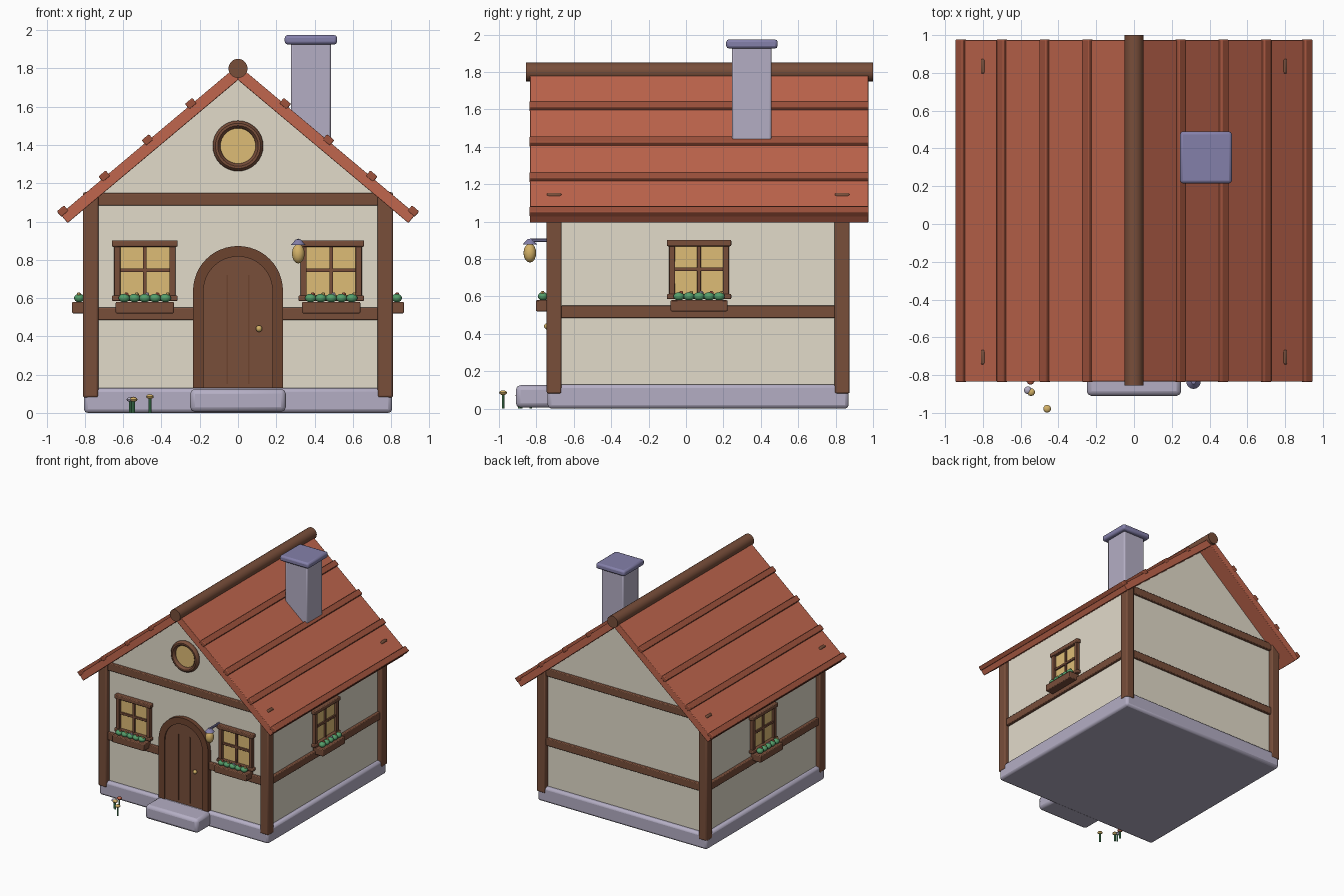
import bpy, bmesh, math
from mathutils import Matrix, Vector

if "Cube" in bpy.data.objects:
    bpy.data.objects.remove(bpy.data.objects["Cube"])

def colour(name, r, g, b):
    m = bpy.data.materials.new(name)
    lin = [((c / 255 + 0.055) / 1.055) ** 2.4 for c in (r, g, b)]
    m.diffuse_color = (*lin, 1)
    m.use_nodes = True
    m.node_tree.nodes["Principled BSDF"].inputs["Base Color"].default_value = m.diffuse_color
    return m

CREAM = colour("cream plaster", 226, 219, 202)
TIMBER = colour("timber brown", 120, 78, 58)
DOOR = colour("door brown", 108, 67, 47)
ROOF = colour("roof red", 192, 102, 77)
BATTEN = colour("dark roof red", 158, 82, 60)
GLASS = colour("window yellow", 222, 188, 118)
STONE = colour("pale stone", 180, 174, 196)
SLATE = colour("blue slate", 132, 128, 170)
GREEN = colour("leaf green", 84, 158, 106)
GOLD = colour("gold", 212, 178, 104)

CY = 0.065          # house centre in y
FRONT, BACK = CY - 0.77, CY + 0.77
I = Matrix.Identity(4)

def finish(name, bm, mat, M=I, bevel=0):
    bmesh.ops.recalc_face_normals(bm, faces=bm.faces)
    bm.transform(M)
    me = bpy.data.meshes.new(name)
    bm.to_mesh(me)
    bm.free()
    me.materials.append(mat)
    ob = bpy.data.objects.new(name, me)
    bpy.context.collection.objects.link(ob)
    me.shade_smooth()
    me.set_sharp_from_angle(angle=math.radians(35))
    if bevel:
        b = ob.modifiers.new("bevel", 'BEVEL')
        b.width, b.segments = bevel, 2
    return ob

def box(name, x, y, z, mat, bevel=0.006, M=I):
    bm = bmesh.new()
    size = [b - a for a, b in (x, y, z)]
    mid = [(a + b) / 2 for a, b in (x, y, z)]
    bmesh.ops.create_cube(bm, size=1, matrix=Matrix.Translation(mid) @ Matrix.Diagonal((*size, 1)))
    return finish(name, bm, mat, M, bevel)

def prism(name, pts, y0, y1, mat, bevel=0, M=I):
    """Profile in x,z extruded along y."""
    bm = bmesh.new()
    f = bm.faces.new([bm.verts.new((x, y0, z)) for x, z in pts])
    ext = bmesh.ops.extrude_face_region(bm, geom=[f])["geom"]
    bmesh.ops.translate(bm, vec=(0, y1 - y0, 0), verts=[v for v in ext if isinstance(v, bmesh.types.BMVert)])
    return finish(name, bm, mat, M, bevel)

def ball(name, c, r, mat, scale=(1, 1, 1), M=I, seg=14):
    bm = bmesh.new()
    bmesh.ops.create_uvsphere(bm, u_segments=seg, v_segments=seg // 2 + 1, radius=r,
                              matrix=Matrix.Translation(c) @ Matrix.Diagonal((*scale, 1)))
    return finish(name, bm, mat, M)

def rod(name, a, b, r, mat, r2=None, seg=20):
    a, b = Vector(a), Vector(b)
    bm = bmesh.new()
    rot = (b - a).to_track_quat('Z', 'Y').to_matrix().to_4x4()
    bmesh.ops.create_cone(bm, cap_ends=True, segments=seg, radius1=r, radius2=r if r2 is None else r2,
                          depth=(b - a).length, matrix=Matrix.Translation((a + b) / 2) @ rot)
    return finish(name, bm, mat)

def arch(r, spring=0.637, bottom=0.13, n=24):
    return [(r, bottom)] + [(r * math.cos(math.pi * i / n), spring + r * math.sin(math.pi * i / n))
                            for i in range(n + 1)] + [(-r, bottom)]

# Foundation, step and plaster walls with gables
box("foundation", (-0.805, 0.805), (CY - 0.805, CY + 0.805), (0, 0.13), STONE, 0.02)
box("front_step", (-0.25, 0.25), (-0.91, -0.70), (0.005, 0.125), STONE, 0.025)
prism("walls", [(-0.77, 0.1), (0.77, 0.1), (0.77, 1.11), (0, 1.756), (-0.77, 1.11)], FRONT, BACK, CREAM)

# Corner posts and horizontal beams
for sx in (-1, 1):
    xs = sorted((sx * 0.73, sx * 0.81))
    for sy in (-1, 1):
        ys = sorted((CY + sy * 0.73, CY + sy * 0.81))
        box("corner_post", xs, ys, (0.08, 1.153), TIMBER, 0.01)
    box("side_beam", sorted((sx * 0.75, sx * 0.795)), (CY - 0.735, CY + 0.735), (0.485, 0.55), TIMBER)
for sy in (-1, 1):
    ys = sorted((CY + sy * 0.75, CY + sy * 0.793))
    box("middle_beam", (-0.735, 0.735), ys, (0.485, 0.55), TIMBER)
    box("gable_beam", (-0.735, 0.735), ys, (1.083, 1.148), TIMBER)

# Roof slabs with battens, built along the slope on each side
A = math.radians(40)
def slope(s, t, sx):
    return (sx * (s * math.cos(A) + t * math.sin(A)), 1.739 - s * math.sin(A) + t * math.cos(A))

for sx in (-1, 1):
    top = (0, 1.739 + 0.06 / math.cos(A))
    prism("roof_slab", [(0, 1.739), slope(1.162, 0, sx), slope(1.162, 0.06, sx), top],
          -0.835, 0.975, ROOF, 0.004)
    for s in (0.268, 0.563, 0.858, 1.142):
        prism("roof_batten", [slope(s + ds, t, sx) for ds, t in
              ((-0.025, 0.045), (0.025, 0.045), (0.025, 0.083), (-0.025, 0.083))],
              -0.837, 0.977, BATTEN, 0.006)
rod("ridge_pole", (0, -0.855, 1.80), (0, 1.0, 1.80), 0.05, TIMBER)

# Chimney
box("chimney_shaft", (0.277, 0.485), (0.246, 0.457), (1.35, 1.94), STONE, 0.01)
box("chimney_cap", (0.244, 0.518), (0.215, 0.49), (1.925, 1.974), SLATE, 0.015)

# Windows with flower boxes, modelled facing -y and placed on each wall
def window(M):
    box("window_glass", (-0.14, 0.14), (-0.008, 0), (0.6, 0.88), GLASS, 0, M)
    for sx in (-1, 1):
        box("window_jamb", sorted((sx * 0.128, sx * 0.16)), (-0.03, 0.01), (0.6, 0.88), TIMBER, 0.004, M)
    box("window_lintel", (-0.172, 0.172), (-0.038, 0.01), (0.868, 0.902), TIMBER, 0.006, M)
    box("window_sill", (-0.172, 0.172), (-0.038, 0.01), (0.585, 0.613), TIMBER, 0.006, M)
    box("window_mullion", (-0.01, 0.01), (-0.02, 0), (0.6, 0.88), TIMBER, 0.003, M)
    box("window_crossbar", (-0.14, 0.14), (-0.02, 0), (0.735, 0.755), TIMBER, 0.003, M)
    box("flower_box", (-0.152, 0.152), (-0.097, 0.0), (0.52, 0.58), TIMBER, 0.006, M)
    for i in range(5):
        x = -0.108 + i * 0.054
        ball("flower_box_leaves", (x, -0.06, 0.6), 0.03, GREEN, (1, 0.9, 0.75), M)
        ball("flower_box_bloom", (x + 0.012, -0.062, 0.619), 0.011,
             (ROOF, GOLD, STONE)[i % 3], M=M, seg=8)

for x in (-0.487, 0.487):
    window(Matrix.Translation((x, FRONT, 0)))
for sx in (-1, 1):
    window(Matrix.Translation((sx * 0.77, 0.07, 0)) @ Matrix.Rotation(sx * math.pi / 2, 4, 'Z'))

# Round gable window: ring frame swept as a torus, plus a glass disc
bm = bmesh.new()
n, k = 32, 10
ring = [[bm.verts.new(((0.112 + 0.02 * math.cos(v)) * math.cos(u), FRONT - 0.01 + 0.026 * math.sin(v),
                       1.395 + (0.112 + 0.02 * math.cos(v)) * math.sin(u)))
         for v in (2 * math.pi * j / k for j in range(k))] for u in (2 * math.pi * i / n for i in range(n))]
for i in range(n):
    for j in range(k):
        bm.faces.new((ring[i][j], ring[(i + 1) % n][j], ring[(i + 1) % n][(j + 1) % k], ring[i][(j + 1) % k]))
finish("round_window_frame", bm, TIMBER)
rod("round_window_glass", (0, FRONT - 0.009, 1.395), (0, FRONT + 0.01, 1.395), 0.105, GLASS, seg=32)

# Arched door with frame, plank grooves and knob
prism("door_frame", arch(0.235) + arch(0.18)[::-1], -0.743, FRONT + 0.01, DOOR)
prism("door_panel", arch(0.185), -0.732, FRONT + 0.01, TIMBER)
for x in (-0.055, 0.055):
    box("door_groove", (x - 0.004, x + 0.004), (-0.735, -0.72), (0.15, 0.72), DOOR, 0)
ball("door_knob", (0.11, -0.742, 0.44), 0.017, GOLD)

# Hanging lantern
rod("lantern_bracket", (0.315, -0.70, 0.9), (0.315, -0.835, 0.9), 0.01, SLATE, seg=10)
rod("lantern_cap", (0.315, -0.835, 0.878), (0.315, -0.835, 0.907), 0.038, SLATE, 0.012, 16)
ball("lantern_lamp", (0.315, -0.835, 0.832), 0.034, GOLD, (1, 1, 1.5))

# Small flowers by the step
for x, y, z, mat in ((-0.46, -0.978, 0.085, GOLD), (-0.545, -0.89, 0.07, GOLD),
                     (-0.562, -0.88, 0.07, STONE), (-0.548, -0.83, 0.072, ROOF)):
    rod("flower_stem", (x, y, 0), (x, y, z), 0.007, GREEN, seg=8)
    ball("flower_head", (x, y, z), 0.021, mat, (1, 1, 0.6), seg=10)
